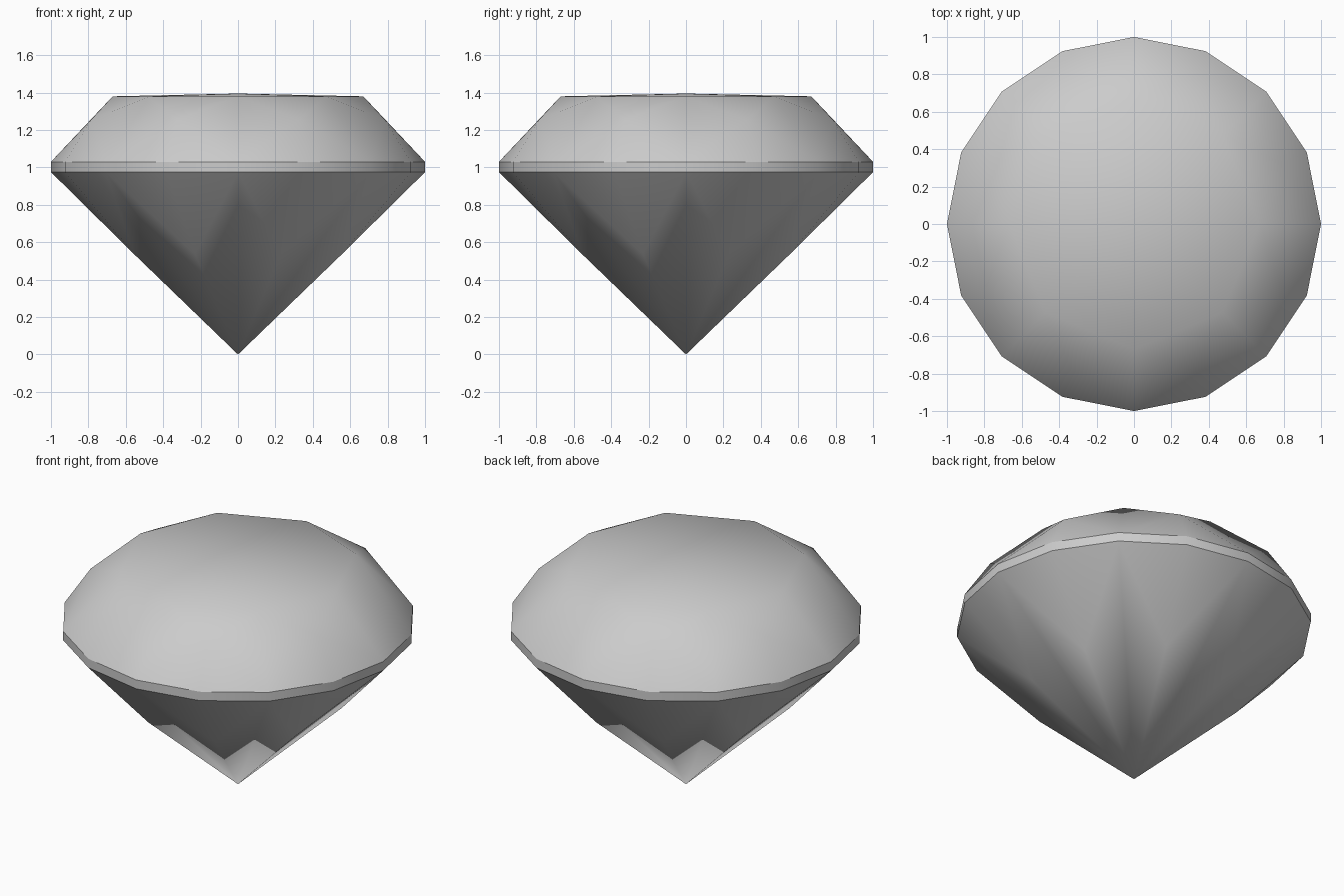
import bpy, bmesh, math

if "Cube" in bpy.data.objects:
    bpy.data.objects.remove(bpy.data.objects["Cube"], do_unlink=True)

grey = bpy.data.materials.new("stone_grey")
grey.use_nodes = True
grey.diffuse_color = (0.6, 0.6, 0.6, 1)
grey.node_tree.nodes["Principled BSDF"].inputs["Base Color"].default_value = (0.6, 0.6, 0.6, 1)

SIDES = 16
GIRDLE_TOP, GIRDLE_BASE = 1.03, 0.975


def ring(bm, radius, z, count, start=0.0):
    """Evenly spaced vertices around the z axis; start is in ring steps."""
    step = math.tau / count
    return [bm.verts.new((radius * math.cos((i + start) * step),
                          radius * math.sin((i + start) * step), z))
            for i in range(count)]


def finish(bm, name, up):
    """Turn the facets outward (up, down or sideways) and smooth the soft edges."""
    bm.normal_update()
    for f in bm.faces:
        c = f.calc_center_median()
        c.z = up
        if f.normal.dot(c) < 0:
            f.normal_flip()
    mesh = bpy.data.meshes.new(name)
    bm.to_mesh(mesh)
    bm.free()
    mesh.materials.append(grey)
    obj = bpy.data.objects.new(name, mesh)
    bpy.context.collection.objects.link(obj)
    bpy.ops.object.select_all(action='DESELECT')
    obj.select_set(True)
    bpy.context.view_layer.objects.active = obj
    bpy.ops.object.shade_smooth_by_angle(angle=math.radians(35))


# Crown: low domed table, star facets, kites and upper girdle facets
bm = bmesh.new()
centre = bm.verts.new((0, 0, 1.395))
table = ring(bm, 0.67, 1.38, 8)
mid = ring(bm, 0.85, 1.255, 8, 0.5)
rim = ring(bm, 1, GIRDLE_TOP, SIDES)
for i in range(8):
    j = (i + 1) % 8
    a, b, c = rim[2 * i], rim[2 * i + 1], rim[2 * j]
    bm.faces.new((centre, table[i], table[j]))
    bm.faces.new((table[i], mid[i], table[j]))
    bm.faces.new((table[i], mid[i - 1], a, mid[i]))
    bm.faces.new((mid[i], a, b))
    bm.faces.new((mid[i], b, c))
finish(bm, "crown", 1)

# Girdle: thin upright band
bm = bmesh.new()
low = ring(bm, 1, GIRDLE_BASE, SIDES)
high = ring(bm, 1, GIRDLE_TOP, SIDES)
for i in range(SIDES):
    j = (i + 1) % SIDES
    bm.faces.new((low[i], low[j], high[j], high[i]))
finish(bm, "girdle", 0)

# Pavilion: long kites meeting at the tip, with lower girdle facets between
bm = bmesh.new()
tip = bm.verts.new((0, 0, 0))
mid = ring(bm, 0.6, 0.535, 8, 0.5)
rim = ring(bm, 1, GIRDLE_BASE, SIDES)
for i in range(8):
    a, b, c = rim[2 * i], rim[2 * i + 1], rim[(2 * i + 2) % SIDES]
    bm.faces.new((tip, mid[i - 1], a, mid[i]))
    bm.faces.new((mid[i], a, b))
    bm.faces.new((mid[i], b, c))
finish(bm, "pavilion", -1)
